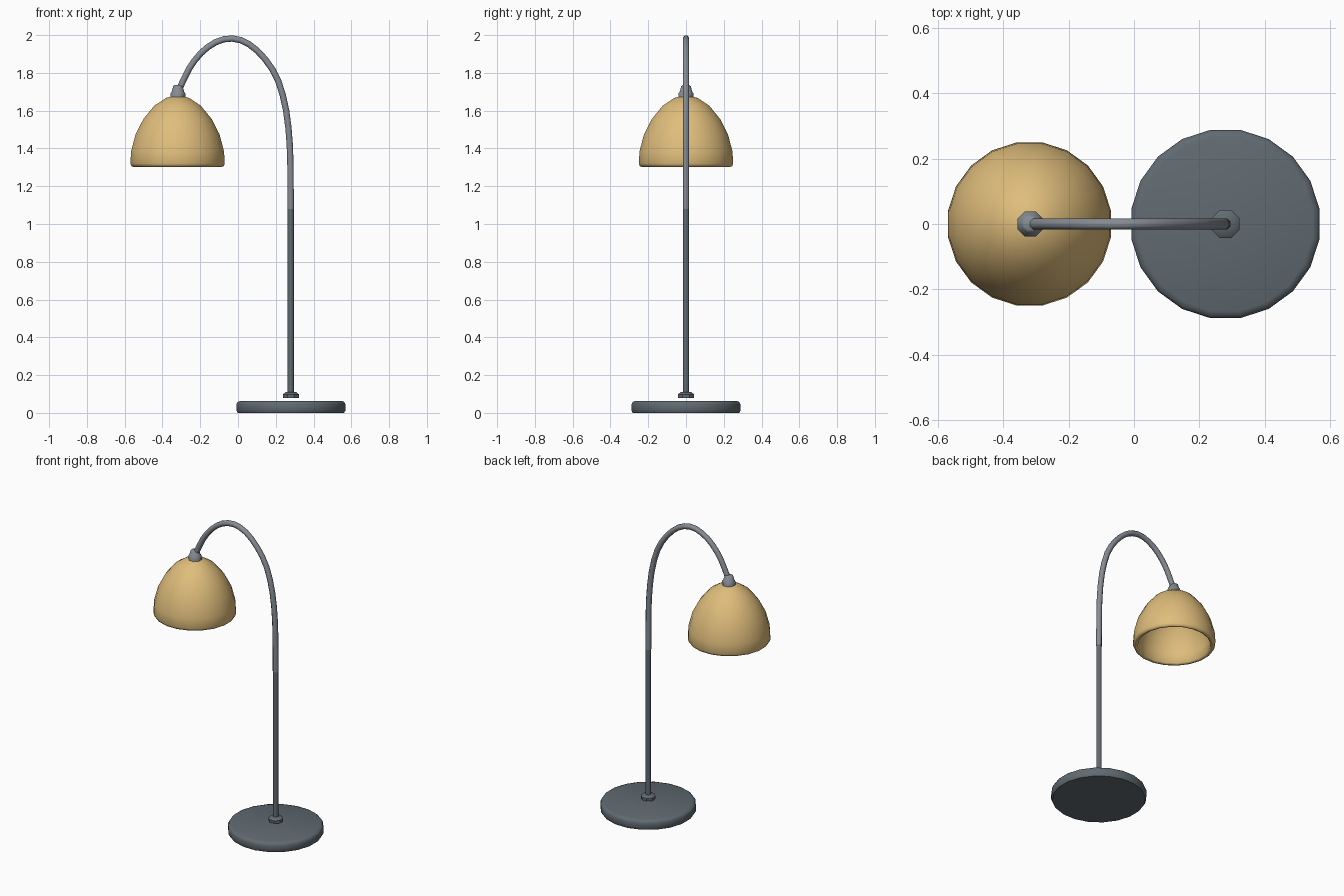
import bpy, bmesh, math
from mathutils import Vector

if "Cube" in bpy.data.objects:
    bpy.data.objects.remove(bpy.data.objects["Cube"])


def material(name, rgb):
    m = bpy.data.materials.new(name)
    m.diffuse_color = (*rgb, 1)
    m.use_nodes = True
    m.node_tree.nodes["Principled BSDF"].inputs["Base Color"].default_value = m.diffuse_color
    return m


dark = material("dark grey metal", (0.118, 0.145, 0.165))
light = material("light grey metal", (0.235, 0.262, 0.29))
tan = material("warm tan", (0.74, 0.51, 0.20))


def finish(bm, name, mat, angle):
    bmesh.ops.recalc_face_normals(bm, faces=bm.faces)
    me = bpy.data.meshes.new(name)
    bm.to_mesh(me)
    bm.free()
    me.materials.append(mat)
    ob = bpy.data.objects.new(name, me)
    bpy.context.collection.objects.link(ob)
    bpy.ops.object.select_all(action='DESELECT')
    ob.select_set(True)
    bpy.context.view_layer.objects.active = ob
    bpy.ops.object.shade_smooth_by_angle(angle=math.radians(angle))
    return ob


def skin(bm, rings):
    # bridge successive rings and close both ends
    n = len(rings[0])
    for a, b in zip(rings, rings[1:]):
        for i in range(n):
            j = (i + 1) % n
            bm.faces.new((a[i], a[j], b[j], b[i]))
    bm.faces.new(rings[0])
    bm.faces.new(rings[-1])


def lathe(name, x, profile, sides, mat, angle=40):
    bm = bmesh.new()
    rings = []
    for r, z in profile:
        angs = [2 * math.pi * (i + 0.5) / sides for i in range(sides)]
        rings.append([bm.verts.new((x + r * math.cos(a), r * math.sin(a), z)) for a in angs])
    skin(bm, rings)
    return finish(bm, name, mat, angle)


def tube(name, path, radius, sides, mat):
    bm = bmesh.new()
    rings = []
    for k, p in enumerate(path):
        t = (path[min(k + 1, len(path) - 1)] - path[max(k - 1, 0)]).normalized()
        side = Vector((0, 1, 0))
        up = t.cross(side)
        angs = [2 * math.pi * (i + 0.5) / sides for i in range(sides)]
        rings.append([bm.verts.new(p + radius * (math.cos(a) * side + math.sin(a) * up)) for a in angs])
    skin(bm, rings)
    return finish(bm, name, mat, 60)


# round foot with softened edges
lathe("base", 0.28, [(0.285, 0), (0.292, 0.012), (0.292, 0.045), (0.286, 0.058), (0.27, 0.064)],
      20, dark, 50)

# collar and straight pole
lathe("base_collar", 0.28, [(0.046, 0.08), (0.046, 0.098), (0.03, 0.11)], 8, dark)
lathe("pole", 0.279, [(0.0175, 0.082), (0.0175, 1.085)], 8, dark, 60)

# curved neck, smoothed through a few control points
pts = [(0.279, 1.08), (0.278, 1.25), (0.274, 1.42), (0.255, 1.60), (0.212, 1.76), (0.143, 1.873),
       (0.058, 1.952), (-0.03, 1.982), (-0.117, 1.963), (-0.196, 1.905), (-0.26, 1.82), (-0.310, 1.715)]
pts = [Vector((x, 0, z)) for x, z in pts]
path = []
for i in range(len(pts) - 1):
    p0, p1, p2, p3 = pts[max(i - 1, 0)], pts[i], pts[i + 1], pts[min(i + 2, len(pts) - 1)]
    for s in range(2):
        t = s / 2
        path.append(0.5 * (2 * p1 + (p2 - p0) * t + (2 * p0 - 5 * p1 + 4 * p2 - p3) * t * t
                           + (3 * p1 - p0 - 3 * p2 + p3) * t ** 3))
path.append(pts[-1])
tube("curved_neck", path, 0.018, 8, light)

# socket between neck and shade
lathe("shade_socket", -0.318, [(0.042, 1.66), (0.042, 1.692), (0.036, 1.70), (0.027, 1.73), (0.02, 1.735)],
      8, light)

# hollow dome shade: outside down, round the rim, back up the inside
lathe("shade", -0.32,
      [(0.02, 1.678), (0.061, 1.668), (0.125, 1.626), (0.183, 1.556), (0.225, 1.475), (0.249, 1.385),
       (0.253, 1.32), (0.247, 1.306), (0.235, 1.302), (0.222, 1.31), (0.222, 1.375),
       (0.203, 1.465), (0.165, 1.54), (0.112, 1.605), (0.054, 1.645), (0.02, 1.653)],
      20, tan, 60)
